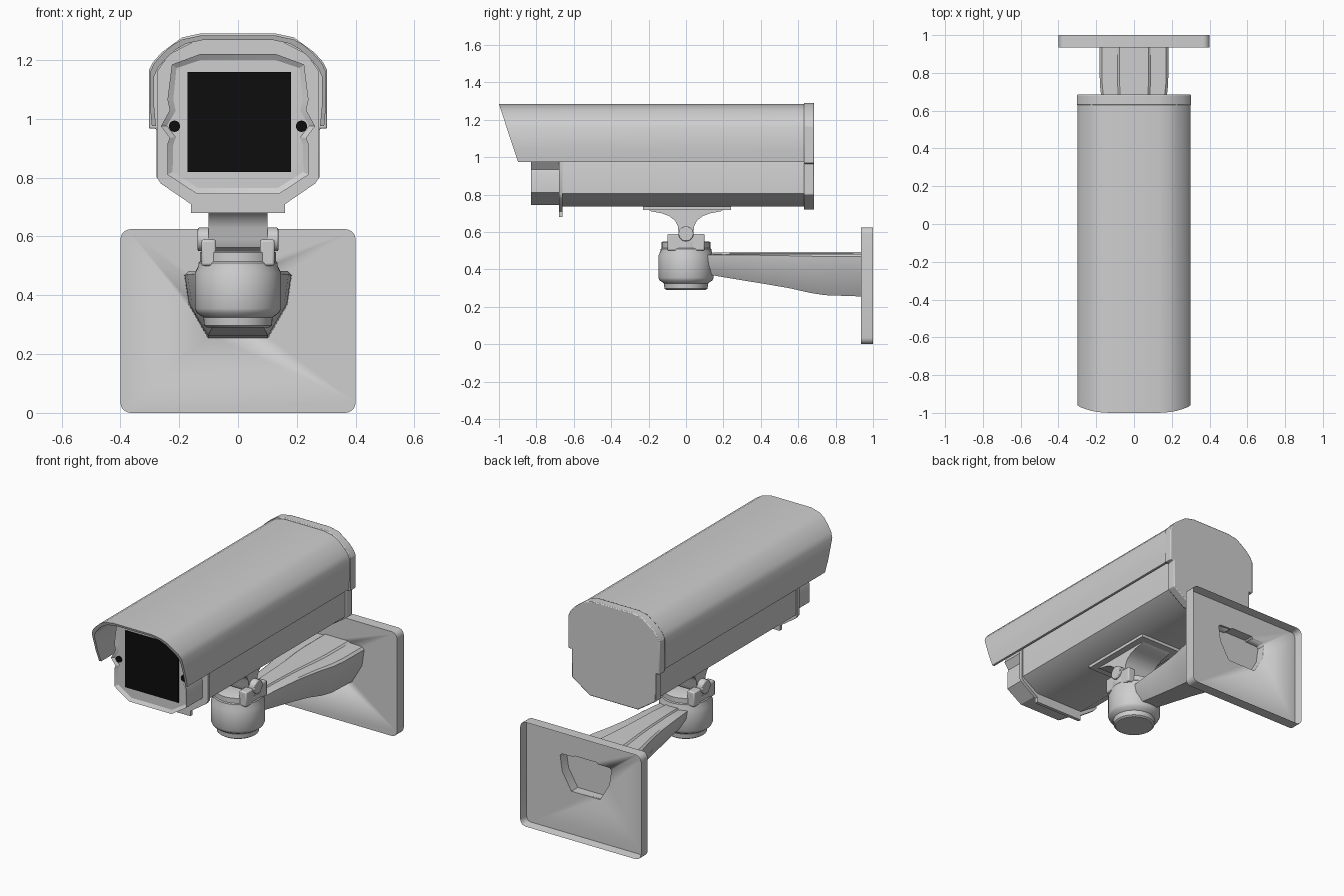
import bpy, bmesh, math
from mathutils import Matrix, Vector

if "Cube" in bpy.data.objects:
    bpy.data.objects.remove(bpy.data.objects["Cube"], do_unlink=True)


def material(name, value):
    m = bpy.data.materials.new(name)
    m.use_nodes = True
    m.diffuse_color = (value, value, value, 1)
    m.node_tree.nodes["Principled BSDF"].inputs["Base Color"].default_value = (value, value, value, 1)
    return m


GREY = material("light grey", 0.62)
BLACK = material("black", 0.004)


def finish(bm, name, mat=GREY, angle=35, bevel=0):
    bmesh.ops.recalc_face_normals(bm, faces=bm.faces)
    mesh = bpy.data.meshes.new(name)
    bm.to_mesh(mesh)
    bm.free()
    mesh.materials.append(mat)
    ob = bpy.data.objects.new(name, mesh)
    bpy.context.collection.objects.link(ob)
    bpy.ops.object.select_all(action="DESELECT")
    ob.select_set(True)
    bpy.context.view_layer.objects.active = ob
    bpy.ops.object.shade_smooth_by_angle(angle=math.radians(angle))
    if bevel:
        mod = ob.modifiers.new("Bevel", "BEVEL")
        mod.width, mod.segments, mod.limit_method = bevel, 2, "ANGLE"
    return ob


def mirrored(half):
    """Close a half outline by reflecting it about its first coordinate."""
    return half + [(-a, b) for a, b in reversed(half) if a > 1e-5]


def prism(outline, lo, hi, along="y"):
    """Extrude an outline; returns the bmesh and its face at lo."""
    bm = bmesh.new()
    put = (lambda a, b: (a, lo, b)) if along == "y" else (lambda a, b: (lo, a, b))
    face = bm.faces.new([bm.verts.new(put(a, b)) for a, b in outline])
    geom = bmesh.ops.extrude_face_region(bm, geom=[face], use_keep_orig=True)["geom"]
    shift = Vector((0, hi - lo, 0) if along == "y" else (hi - lo, 0, 0))
    bmesh.ops.translate(bm, vec=shift, verts=[g for g in geom if isinstance(g, bmesh.types.BMVert)])
    bmesh.ops.recalc_face_normals(bm, faces=bm.faces)
    return bm, face


def box(name, x, y, z, mat=GREY, bevel=0):
    bm, _ = prism([(x[0], z[0]), (x[1], z[0]), (x[1], z[1]), (x[0], z[1])], y[0], y[1])
    return finish(bm, name, mat, bevel=bevel)


def cylinder(name, radius, depth, centre, axis, mat=GREY, bevel=0):
    bm = bmesh.new()
    turn = Matrix.Rotation(math.pi / 2, 4, "Y" if axis == "x" else "X")
    bmesh.ops.create_cone(bm, cap_ends=True, segments=32, radius1=radius, radius2=radius,
                          depth=depth, matrix=Matrix.Translation(centre) @ turn)
    return finish(bm, name, mat, bevel=bevel)


# Camera housing
body = [(0, .735), (.16, .735), (.268, .805), (.268, 1.16), (.23, 1.215), (.14, 1.26), (0, 1.26)]
finish(prism(mirrored(body), -.67, .64)[0], "housing")

flange = [(0, .68), (.16, .68), (.16, .71), (.262, .78), (.276, .80), (.276, 1.16),
          (.235, 1.22), (.14, 1.268), (0, 1.268)]
finish(prism(mirrored(flange), -.68, -.66)[0], "front_flange")

# Front head with a recessed face
head = [(0, .745), (.14, .745), (.24, .81), (.24, .915), (.232, .935), (.262, .975),
        (.232, 1.03), (.24, 1.065), (.225, 1.185), (.13, 1.22), (0, 1.22)]
bm, face = prism(mirrored(head), -.83, -.67)
bmesh.ops.inset_region(bm, faces=[face], thickness=.02)
bmesh.ops.translate(bm, vec=(0, .012, 0), verts=face.verts)
finish(bm, "front_head", angle=25)
box("window", (-.172, .18), (-.824, -.816), (.82, 1.16), BLACK)
for side in (-1, 1):
    cylinder("screw", .019, .008, (side * .216, -.82, .975), "y", BLACK)

# Sun shield: a thin shell with a slanted front
outer = [(.293, .975), (.299, 1.04), (.299, 1.16), (.285, 1.19), (.256, 1.222),
         (.225, 1.25), (.19, 1.27), (.13, 1.283), (0, 1.283)]
inner = [(max(x - .014, 0), z - (.014 if z > 1.1 else 0)) for x, z in outer]
arch = outer + [(-x, z) for x, z in reversed(outer[:-1])]
under = inner + [(-x, z) for x, z in reversed(inner[:-1])]
bm, face = prism(arch + under[::-1], -1, .64)
for v in face.verts:
    v.co.y += max(0, 1.283 - v.co.z) * .33
finish(bm, "sun_shield", angle=40)

# Rear cap
cap = [(0, .72), (.16, .72), (.278, .80), (.278, .967), (.303, .967), (.303, 1.165),
       (.29, 1.192), (.26, 1.226), (.19, 1.277), (.13, 1.29), (0, 1.29)]
finish(prism(mirrored(cap), .63, .685)[0], "rear_cap", angle=25, bevel=.005)

# Saddle under the housing, curving into the hinge
box("saddle_plate", (-.14, .14), (-.23, .24), (.717, .737))
neck = [(0, .72), (.2, .72), (.185, .71), (.13, .7), (.09, .685), (.06, .662),
        (.043, .63), (.04, .59), (.028, .562), (0, .55)]
finish(prism(mirrored(neck), -.1, .1, "x")[0], "saddle_neck", angle=40)

# Hinge
for side in (-1, 1):
    cylinder("hinge_knuckle", .04, .04, (side * .117, 0, .59), "x", bevel=.005)
    edge = sorted((side * .075, side * .125))
    box("hinge_cheek", edge, (-.1, .1), (.5, .59), bevel=.008)

# Round swivel base, turned from a profile
profile = [(0, .29), (.105, .29), (.115, .297), (.118, .325), (.14, .34), (.147, .355),
           (.147, .475), (.135, .5), (.135, .51), (.13, .515), (.13, .545), (.12, .55), (0, .55)]
bm = bmesh.new()
ring = [bm.verts.new((r, 0, z)) for r, z in profile]
edges = [bm.edges.new(pair) for pair in zip(ring, ring[1:])]
bmesh.ops.spin(bm, geom=ring + edges, axis=(0, 0, 1), cent=(0, 0, 0), angle=math.tau, steps=40)
bmesh.ops.remove_doubles(bm, verts=bm.verts, dist=.0005)
finish(bm, "swivel_base")


# Wall arm: one cross-section lofted along its length
def arm_section(width, low, high):
    tall = high - low
    return mirrored([(0, low), (width * .56, low), (width * .92, low + tall * .48),
                     (width, low + tall * .9), (width * .93, high - .01),
                     (width * .48, high - .008), (width * .42, high), (0, high)])


stations = [(.08, .08, .38, .478), (.12, .092, .372, .488), (.25, .105, .35, .492),
            (.42, .122, .322, .492), (.55, .145, .3, .492), (.66, .172, .275, .492),
            (.74, .181, .262, .492), (.94, .183, .255, .492)]
bm = bmesh.new()
loops = [[bm.verts.new((x, y, z)) for x, z in arm_section(w, low, high)]
         for y, w, low, high in stations]
for a, b in zip(loops, loops[1:]):
    for i in range(len(a)):
        j = (i + 1) % len(a)
        bm.faces.new((a[i], a[j], b[j], b[i]))
bm.faces.new(loops[0])
bm.faces.new(loops[-1])
arm = finish(bm, "wall_arm", angle=30)

# Wall plate: rounded corners, hollow at the back
corner = .035
rounded = []
for k, (cx, cz) in enumerate([(.4, .625), (-.4, .625), (-.4, .005), (.4, .005)]):
    cx -= math.copysign(corner, cx)
    cz += corner if cz < .3 else -corner
    for step in range(6):
        t = math.radians(90 * k + 18 * step)
        rounded.append((cx + corner * math.cos(t), cz + corner * math.sin(t)))
rounded = [(x, (z - .005) * .625 / .62) for x, z in rounded]
bm, back = prism(rounded, 1, .935)
bmesh.ops.inset_region(bm, faces=[back], thickness=.008)
bmesh.ops.translate(bm, vec=(0, -.05, 0), verts=back.verts)
plate = finish(bm, "wall_plate")

# Opening through the plate into the arm
hole = arm_section(.17, .265, .482)
cutter = finish(prism(hole, .89, 1.05)[0], "opening_cutter")
cutter.hide_render = True
cutter.hide_viewport = True
cutter.display_type = "WIRE"
for ob in (arm, plate):
    cut = ob.modifiers.new("Opening", "BOOLEAN")
    cut.object, cut.operation, cut.solver = cutter, "DIFFERENCE", "EXACT"
